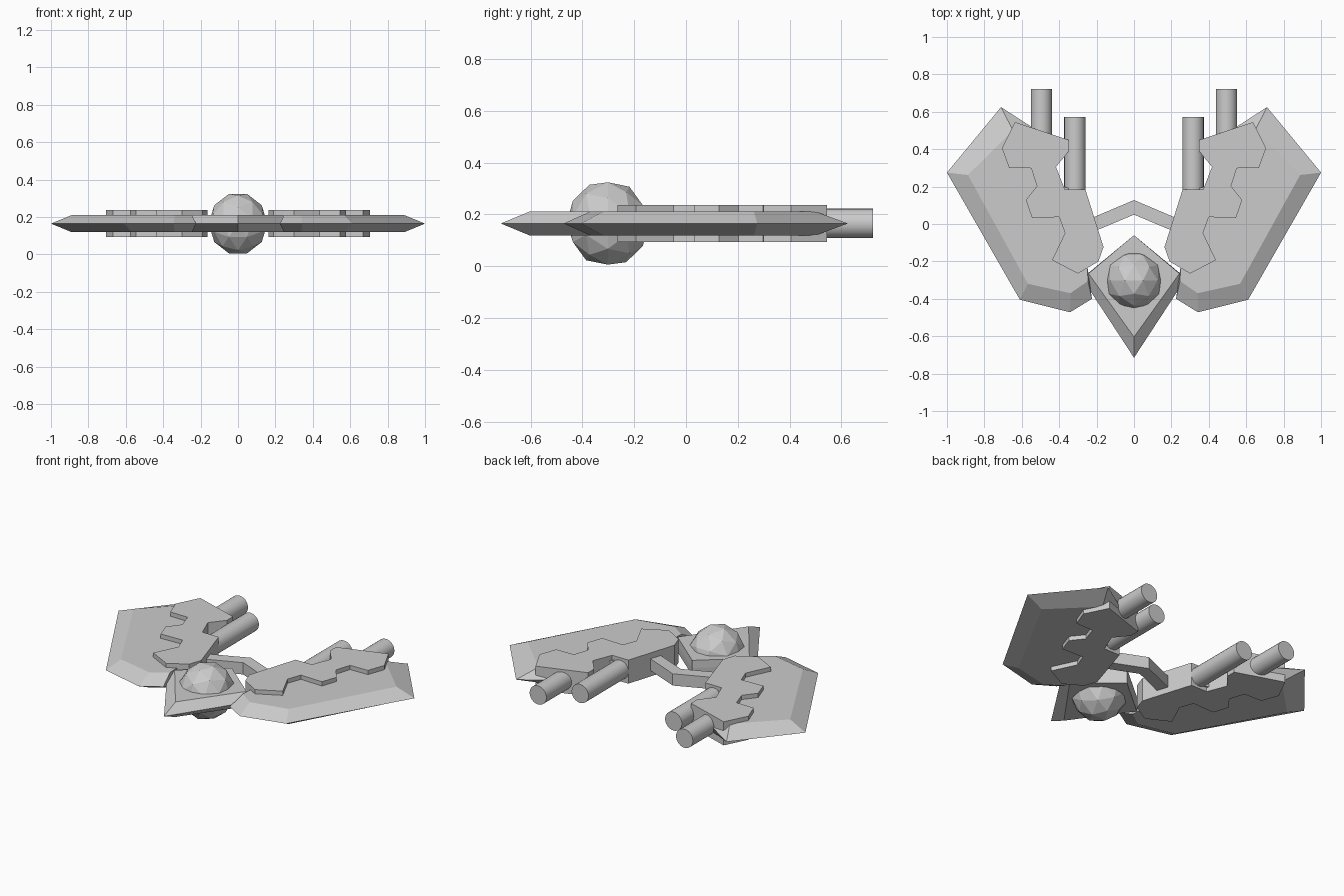
import bpy, bmesh
from math import radians
from mathutils import Matrix

if "Cube" in bpy.data.objects:
    bpy.data.objects.remove(bpy.data.objects["Cube"])

MID_Z = 0.165


def add_object(name, bm, mirror=False):
    bmesh.ops.recalc_face_normals(bm, faces=bm.faces)
    me = bpy.data.meshes.new(name)
    bm.to_mesh(me)
    bm.free()
    ob = bpy.data.objects.new(name, me)
    bpy.context.collection.objects.link(ob)
    if mirror:
        mod = ob.modifiers.new("Mirror", 'MIRROR')
        mod.use_mirror_merge = False
    return ob


def slab(name, cap, half, rim=None, mirror=False):
    """Flat plate from an outline; an optional wider rim gives a knife edge."""
    bm = bmesh.new()
    levels = [(cap, -half), (rim, 0), (cap, half)] if rim else [(cap, -half), (cap, half)]
    loops = [[bm.verts.new((x, y, MID_Z + dz)) for x, y in pts] for pts, dz in levels]
    bm.faces.new(loops[0][::-1])
    bm.faces.new(loops[-1])
    n = len(cap)
    for a, b in zip(loops, loops[1:]):
        for i in range(n):
            j = (i + 1) % n
            bm.faces.new((a[i], a[j], b[j], b[i]))
    return add_object(name, bm, mirror)


# Wing hulls with a sharp outer edge
inner = [(0.25, -0.22), (0.18, -0.12), (0.27, 0.17), (0.38, 0.20), (0.43, 0.30), (0.41, 0.43)]
wing_cap = [(0.647, 0.50), (0.888, 0.262), (0.567, -0.32), (0.34, -0.37), (0.246, -0.305)]
wing_rim = [(0.711, 0.625), (1.0, 0.275), (0.61, -0.405), (0.342, -0.472), (0.225, -0.40)]
slab("wing", wing_cap + inner, 0.046, wing_rim + inner, True)

# Stepped armour plates, standing proud above and below the wings
slab("armour_plate", [
    (0.636, 0.545), (0.706, 0.406), (0.668, 0.30), (0.55, 0.298), (0.519, 0.203),
    (0.578, 0.128), (0.545, 0.032), (0.40, 0.037), (0.369, -0.048), (0.438, -0.193),
    (0.30, -0.265), (0.19, -0.20), (0.163, -0.123), (0.26, 0.185), (0.37, 0.185),
    (0.417, 0.305), (0.348, 0.39), (0.348, 0.449)], 0.072, mirror=True)

# Central arrowhead hull
slab("nose_hull",
     [(0, -0.06), (0.243, -0.265), (0, -0.604), (-0.243, -0.265)], 0.046,
     [(0, -0.06), (0.278, -0.29), (0, -0.715), (-0.278, -0.29)])

# Chevron strut joining the wings
slab("cross_strut", [(0, 0.128), (0.25, 0.022), (0.25, -0.055),
                     (0, 0.05), (-0.25, -0.055), (-0.25, 0.022)], 0.036)

# Faceted cockpit ball
bm = bmesh.new()
bmesh.ops.create_icosphere(bm, subdivisions=2, radius=0.167)
bm.transform(Matrix.Translation((0, -0.302, MID_Z)) @ Matrix.Diagonal((0.94, 0.95, 1, 1))
             @ Matrix.Rotation(radians(90), 4, 'X') @ Matrix.Rotation(radians(18), 4, 'Z'))
add_object("cockpit_ball", bm)

# Engine tubes, two per wing
for name, x, y0, y1 in (("inner_engine", 0.316, 0.18, 0.572),
                        ("outer_engine", 0.495, 0.35, 0.722)):
    bm = bmesh.new()
    bmesh.ops.create_cone(bm, cap_ends=True, segments=24, radius1=0.057,
                          radius2=0.057, depth=y1 - y0)
    bm.transform(Matrix.Translation((x, (y0 + y1) / 2, MID_Z))
                 @ Matrix.Rotation(radians(90), 4, 'X'))
    ob = add_object(name, bm, True)
    for p in ob.data.polygons:
        p.use_smooth = len(p.vertices) == 4
